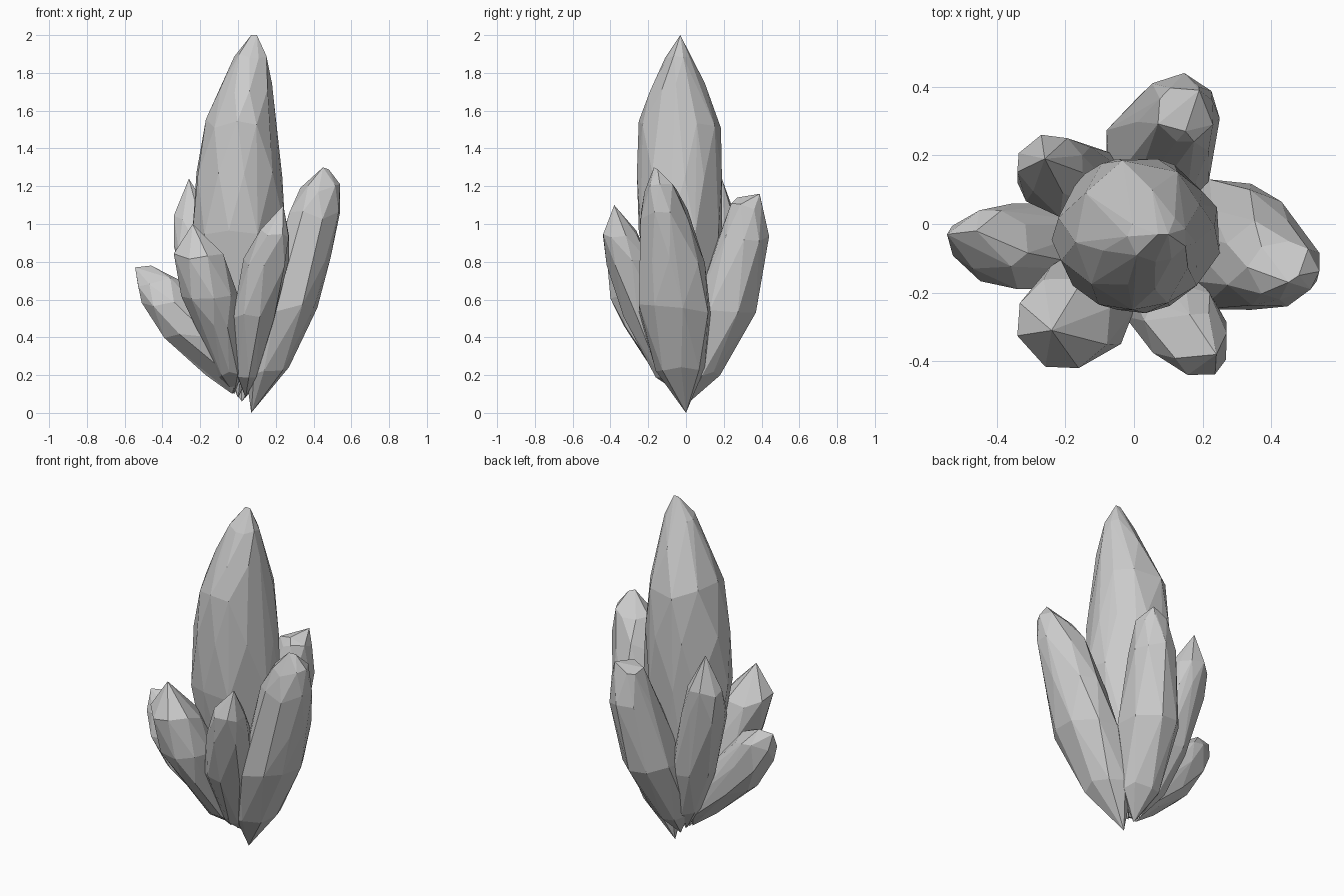
import bpy, bmesh, math, random


def ring(rng, z, x0, x1, y0, y1, sides, phase):
    """Irregular polygon fitted to a horizontal box, slightly uneven in height."""
    pts = []
    for i in range(sides):
        a = 2 * math.pi * (i + phase + rng.uniform(-0.2, 0.2)) / sides
        pts.append((math.cos(a), math.sin(a)))
    lo = [min(p[k] for p in pts) for k in (0, 1)]
    hi = [max(p[k] for p in pts) for k in (0, 1)]
    return [(x0 + (x1 - x0) * (p[0] - lo[0]) / (hi[0] - lo[0]),
             y0 + (y1 - y0) * (p[1] - lo[1]) / (hi[1] - lo[1]),
             z + rng.uniform(-0.025, 0.025)) for p in pts]


def crystal(name, root, tips, rings, sides=7, seed=1):
    """Faceted convex crystal through a root point, rings and tip points."""
    rng = random.Random(seed)
    bm = bmesh.new()
    pts = [root] + tips
    for i, r in enumerate(rings):
        pts += ring(rng, *r, sides, 0.5 * (i % 2))
    for p in pts:
        bm.verts.new(p)
    res = bmesh.ops.convex_hull(bm, input=bm.verts[:])
    junk = list({g for g in res["geom_interior"] + res["geom_unused"]
                 if isinstance(g, bmesh.types.BMVert)})
    bmesh.ops.delete(bm, geom=junk, context='VERTS')
    bmesh.ops.dissolve_limit(bm, angle_limit=math.radians(6),
                             verts=bm.verts[:], edges=bm.edges[:])
    bmesh.ops.recalc_face_normals(bm, faces=bm.faces[:])
    me = bpy.data.meshes.new(name)
    bm.to_mesh(me)
    bm.free()
    bpy.context.collection.objects.link(bpy.data.objects.new(name, me))


# Each ring: z, x min, x max, y min, y max
crystal("main_crystal", (0, 0, 0.08), [(0.07, -0.03, 2.0), (0.1, -0.03, 2.0)], [
    (0.45, -0.16, 0.17, -0.16, 0.15),
    (0.95, -0.24, 0.25, -0.25, 0.19),
    (1.25, -0.22, 0.235, -0.26, 0.19),
    (1.53, -0.17, 0.20, -0.25, 0.185),
    (1.72, -0.09, 0.18, -0.19, 0.10),
    (1.88, -0.02, 0.15, -0.11, 0.03)], sides=9, seed=3)

crystal("right_crystal", (0.07, 0, 0.0), [(0.45, -0.17, 1.3), (0.48, -0.15, 1.29)], [
    (0.22, 0.04, 0.27, -0.16, 0.10),
    (0.55, 0.12, 0.42, -0.25, 0.13),
    (0.80, 0.19, 0.49, -0.25, 0.10),
    (1.05, 0.27, 0.54, -0.24, 0.01),
    (1.19, 0.33, 0.54, -0.22, -0.05)], sides=8, seed=5)

crystal("back_crystal", (0.02, 0.02, 0.06), [(0.15, 0.27, 1.14), (0.19, 0.39, 1.16)], [
    (0.22, -0.08, 0.14, 0.00, 0.18),
    (0.55, -0.08, 0.22, 0.05, 0.37),
    (0.92, 0.01, 0.25, 0.17, 0.44),
    (1.10, 0.07, 0.23, 0.24, 0.40)], sides=8, seed=7)

crystal("back_left_crystal", (-0.02, 0.02, 0.1), [(-0.26, 0.19, 1.24)], [
    (0.25, -0.14, 0.0, -0.02, 0.13),
    (0.50, -0.24, 0.0, 0.00, 0.21),
    (0.88, -0.34, -0.08, 0.02, 0.25),
    (1.04, -0.34, -0.15, 0.09, 0.26)], sides=8, seed=9)

crystal("left_crystal", (-0.03, -0.02, 0.1), [(-0.545, -0.03, 0.77), (-0.46, -0.02, 0.78)], [
    (0.22, -0.17, 0.02, -0.14, 0.06),
    (0.40, -0.39, -0.06, -0.19, 0.06),
    (0.57, -0.51, -0.20, -0.19, 0.06),
    (0.69, -0.53, -0.31, -0.13, 0.04)], sides=8, seed=11)

crystal("front_left_crystal", (-0.02, 0.0, 0.1), [(-0.24, -0.31, 1.0)], [
    (0.20, -0.10, 0.02, -0.17, 0.0),
    (0.45, -0.19, -0.01, -0.33, -0.05),
    (0.62, -0.30, 0.0, -0.40, -0.09),
    (0.82, -0.34, -0.07, -0.42, -0.16)], sides=8, seed=13)

crystal("front_right_crystal", (0.04, 0.0, 0.08), [(0.24, -0.38, 1.1)], [
    (0.20, -0.01, 0.11, -0.16, 0.0),
    (0.50, -0.03, 0.19, -0.33, -0.07),
    (0.80, 0.03, 0.27, -0.42, -0.18),
    (0.95, 0.12, 0.27, -0.44, -0.26)], sides=8, seed=15)
